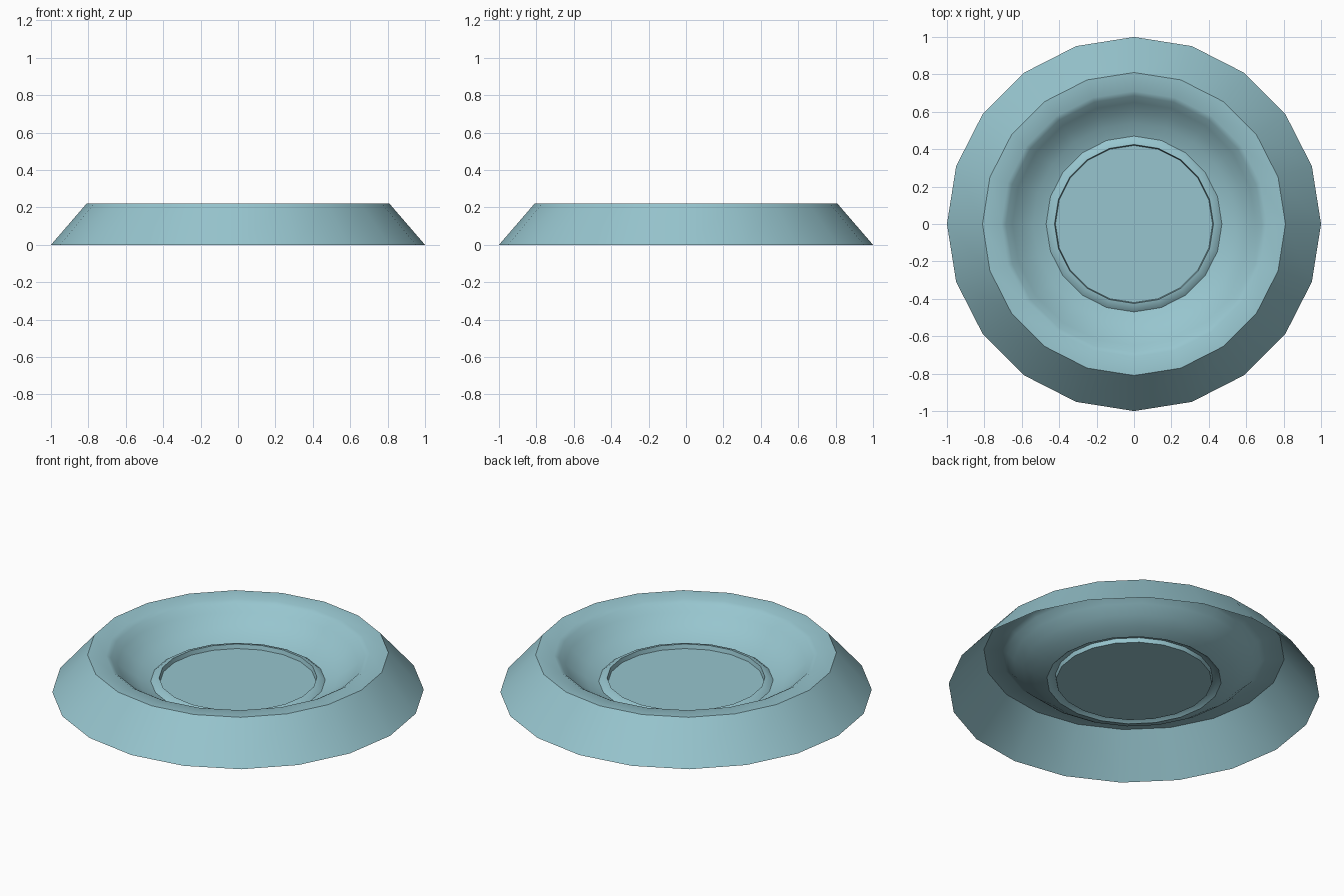
import bpy, bmesh
from math import cos, sin, tau, radians

if "Cube" in bpy.data.objects:
    bpy.data.objects.remove(bpy.data.objects["Cube"])

SIDES = 20

# Muted teal for the whole dish
teal = bpy.data.materials.new("muted_teal")
teal.diffuse_color = (0.31, 0.56, 0.62, 1.0)
teal.use_nodes = True
teal.node_tree.nodes["Principled BSDF"].inputs["Base Color"].default_value = teal.diffuse_color


def lathe(name, profile, cap=False):
    """Revolve an (radius, height) profile, optionally closing the last ring."""
    bm = bmesh.new()
    rings = [[bm.verts.new((r * cos(tau * i / SIDES), r * sin(tau * i / SIDES), z))
              for i in range(SIDES)] for r, z in profile]
    for a, b in zip(rings, rings[1:]):
        for i in range(SIDES):
            j = (i + 1) % SIDES
            bm.faces.new((a[i], a[j], b[j], b[i]))
    if cap:
        bm.faces.new(rings[-1])
    mesh = bpy.data.meshes.new(name)
    bm.to_mesh(mesh)
    bm.free()
    mesh.materials.append(teal)
    ob = bpy.data.objects.new(name, mesh)
    bpy.context.collection.objects.link(ob)
    bpy.ops.object.select_all(action='DESELECT')
    ob.select_set(True)
    bpy.context.view_layer.objects.active = ob
    bpy.ops.object.shade_smooth_by_angle(angle=radians(30))
    return ob


# Sloping outer skirt, open underneath
lathe("outer_skirt", [(1.0, 0.0), (0.81, 0.22)])

# Rim rolling over into the concave bowl
lathe("bowl", [(0.81, 0.22), (0.71, 0.215), (0.685, 0.20), (0.65, 0.165),
               (0.60, 0.123), (0.54, 0.085), (0.47, 0.06)])

# Small raised lip around the flat centre
lathe("centre_lip_and_floor", [(0.47, 0.06), (0.45, 0.075), (0.425, 0.08),
                               (0.42, 0.055)], cap=True)
